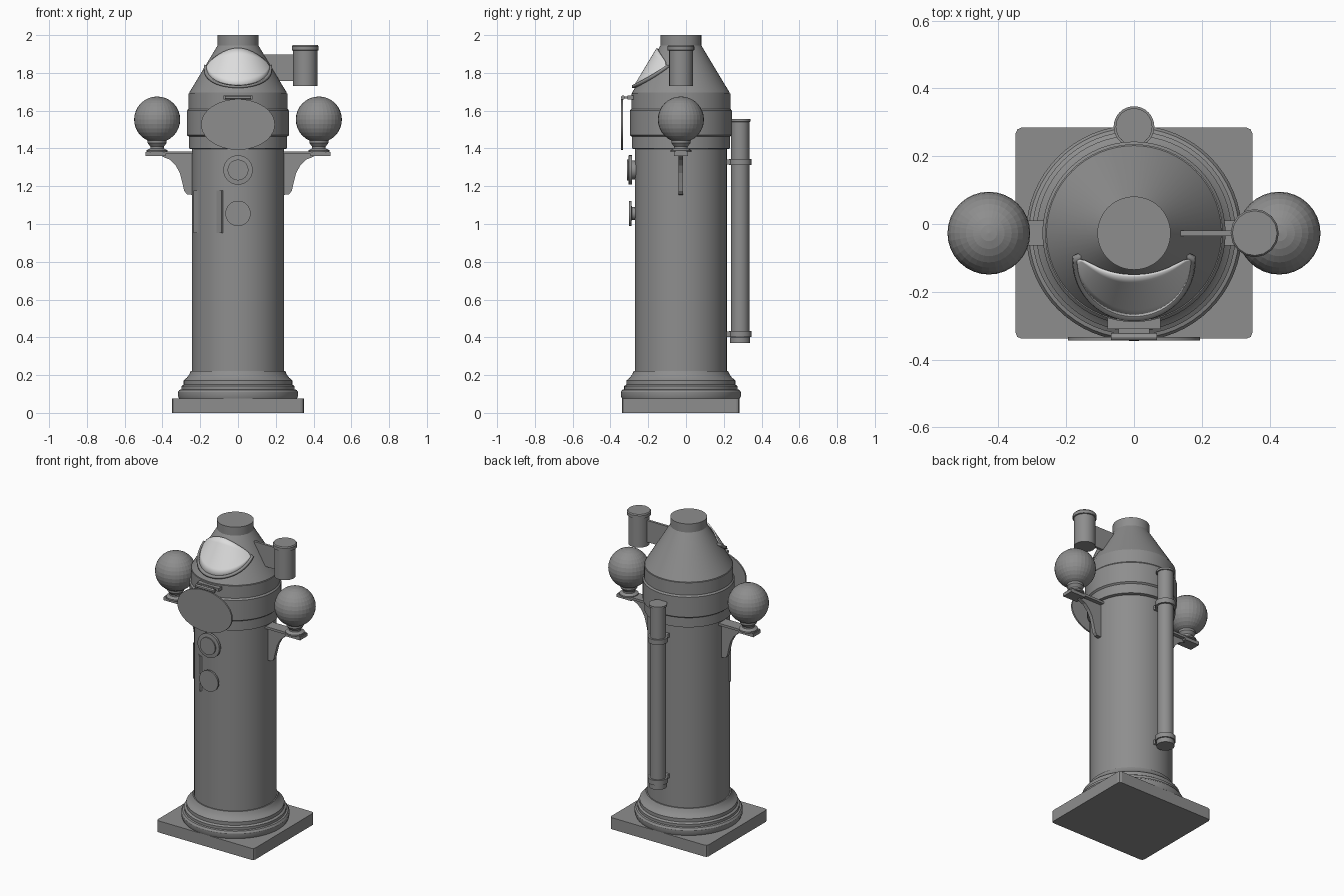
import bpy, bmesh
from math import sin, cos, pi, radians, sqrt
from mathutils import Matrix, Vector

if "Cube" in bpy.data.objects:
    bpy.data.objects.remove(bpy.data.objects["Cube"])


def material(name, value):
    m = bpy.data.materials.new(name)
    m.use_nodes = True
    colour = (value, value, value, 1)
    m.diffuse_color = colour
    m.node_tree.nodes["Principled BSDF"].inputs["Base Color"].default_value = colour
    return m


GREY = material("grey metal", 0.27)
PALE = material("pale glass", 0.72)
AXIS = -0.027          # y of the column axis
R = 0.243              # column radius


def finish(bm, name, mat=GREY, smooth=True):
    bmesh.ops.recalc_face_normals(bm, faces=bm.faces)
    mesh = bpy.data.meshes.new(name)
    bm.to_mesh(mesh)
    bm.free()
    mesh.materials.append(mat)
    ob = bpy.data.objects.new(name, mesh)
    bpy.context.collection.objects.link(ob)
    if smooth:
        bpy.ops.object.select_all(action="DESELECT")
        ob.select_set(True)
        bpy.context.view_layer.objects.active = ob
        bpy.ops.object.shade_smooth_by_angle(angle=radians(30))
    return ob


def lathe(name, profile, at=(0, AXIS, 0), n=64, front=False, scale=(1, 1, 1)):
    """Revolve (radius, height) points; front=True points the axis to -y."""
    bm = bmesh.new()
    rings = [[bm.verts.new((r * cos(2 * pi * i / n), r * sin(2 * pi * i / n), z))
              for i in range(n)] for r, z in profile]
    for a, b in zip(rings, rings[1:]):
        for i in range(n):
            j = (i + 1) % n
            bm.faces.new((a[i], a[j], b[j], b[i]))
    bm.faces.new(rings[0])
    bm.faces.new(rings[-1])
    m = Matrix.Translation(at) @ Matrix.Diagonal((*scale, 1))
    if front:
        m = m @ Matrix.Rotation(pi / 2, 4, "X")
    bm.transform(m)
    return finish(bm, name)


def box(name, lo, hi, matrix=Matrix()):
    lo, hi = Vector(lo), Vector(hi)
    bm = bmesh.new()
    bmesh.ops.create_cube(bm, size=1)
    bm.transform(matrix @ Matrix.Translation((lo + hi) / 2)
                 @ Matrix.Diagonal((*(hi - lo), 1)))
    return finish(bm, name, smooth=False)


def sheet(name, point, nu, nv, thickness, mat):
    """Thickened grid of point(u, v), with u and v from 0 to 1."""
    bm = bmesh.new()
    g = [[bm.verts.new(point(i / nu, j / nv)) for j in range(nv + 1)]
         for i in range(nu + 1)]
    for i in range(nu):
        for j in range(nv):
            bm.faces.new((g[i][j], g[i + 1][j], g[i + 1][j + 1], g[i][j + 1]))
    ob = finish(bm, name, mat)
    mod = ob.modifiers.new("thickness", "SOLIDIFY")
    mod.thickness = thickness
    mod.offset = 0
    return ob


# Square plinth with clipped corners
bm = bmesh.new()
bmesh.ops.create_cube(bm, size=1)
bm.transform(Matrix.Translation((0, AXIS, 0.0375)) @ Matrix.Diagonal((0.698, 0.622, 0.075, 1)))
upright = [e for e in bm.edges if abs(e.verts[0].co.z - e.verts[1].co.z) > 0.05]
bmesh.ops.bevel(bm, geom=upright, offset=0.017, segments=2, affect="EDGES", profile=0.5)
finish(bm, "plinth", smooth=False)

# Stepped base moulding, column, head and cone
lathe("base_moulding", [(0.312, 0.075), (0.318, 0.09), (0.318, 0.11), (0.31, 0.122),
                        (0.3, 0.125), (0.3, 0.142), (0.288, 0.15), (0.288, 0.172),
                        (0.272, 0.185), (0.258, 0.203), (0.25, 0.222), (0.24, 0.222)])
lathe("column", [(R, 0.2), (R, 1.42)])
lathe("head_drum", [(0.24, 1.395), (0.26, 1.4), (0.26, 1.462), (0.27, 1.47),
                    (0.27, 1.6), (0.262, 1.61), (0.262, 1.69), (0.25, 1.695)])
lathe("hood_cone", [(0.258, 1.69), (0.258, 1.696), (0.108, 1.945), (0.108, 2.0)])


# Curved window on the cone, with a ledge under it
def cone_radius(z):
    return 0.258 - 0.602 * (z - 1.696)


SPAN = radians(64.5)


def sill(a):
    return 1.735 + 0.1 * (1 - cos(a)) / (1 - cos(SPAN))


def on_cone(a, z, out):
    r = cone_radius(z) + out
    return (r * sin(a), AXIS - r * cos(a), z)


def window_point(u, v):
    a = SPAN * (2 * u - 1)
    x = sin(a) / sin(SPAN)
    top = 1.835 + 0.095 * sqrt(max(0, 1 - x * x))
    low = sill(a)
    return on_cone(a, low + (max(top, low + 0.002) - low) * v, 0.008)


def ledge_point(u, v):
    a = SPAN * 1.06 * (2 * u - 1)
    return on_cone(a, sill(a) - 0.008, -0.03 + 0.05 * v)


sheet("window", window_point, 40, 6, 0.008, PALE)
sheet("window_ledge", ledge_point, 40, 2, 0.014, GREY)

# Side lamp on a flat arm
box("lamp_arm", (0.1, AXIS - 0.008, 1.757), (0.31, AXIS + 0.008, 1.897))
lathe("side_lamp", [(0.064, 1.73), (0.064, 1.918), (0.071, 1.92), (0.071, 1.94),
                    (0.066, 1.947)], at=(0.356, AXIS, 0), n=16)

# Compensating spheres on brackets, one per side
for side, word in ((1, "left"), (-1, "right")):
    x = 0.428 * side
    bm = bmesh.new()
    bmesh.ops.create_uvsphere(bm, u_segments=32, v_segments=16, radius=0.122)
    bm.transform(Matrix.Translation((x, AXIS, 1.553)))
    finish(bm, word + "_sphere", smooth=False)
    lathe(word + "_sphere_cup", [(0.056, 1.38), (0.056, 1.39), (0.036, 1.4), (0.036, 1.41),
                                 (0.05, 1.428), (0.05, 1.45)], at=(x, AXIS, 0), n=32)
    ends = sorted((0.2 * side, 0.485 * side))
    box(word + "_shelf", (ends[0], AXIS - 0.037, 1.37), (ends[1], AXIS + 0.037, 1.385))
    ends = sorted((0.385 * side, 0.49 * side))
    box(word + "_shelf_pad", (ends[0], AXIS - 0.037, 1.36), (ends[1], AXIS + 0.037, 1.38))
    outline = [(0.22, 1.375), (0.42, 1.375), (0.4, 1.357), (0.36, 1.34), (0.33, 1.31),
               (0.308, 1.27), (0.295, 1.22), (0.285, 1.175), (0.27, 1.157), (0.22, 1.152)]
    bm = bmesh.new()
    face = bm.faces.new([bm.verts.new((px * side, AXIS - 0.012, pz)) for px, pz in outline])
    ext = bmesh.ops.extrude_face_region(bm, geom=[face])
    bmesh.ops.translate(bm, vec=(0, 0.024, 0),
                        verts=[v for v in ext["geom"] if isinstance(v, bmesh.types.BMVert)])
    finish(bm, word + "_bracket", smooth=False)

# Oval cover hanging from a hinge
lathe("oval_cover", [(1, 0), (1, 0.01)], at=(0, -0.333, 1.527), front=True,
      scale=(0.195, 1, 0.134))
box("hinge_leaf", (-0.045, -0.333, 1.665), (0.045, -0.27, 1.675))
box("hinge_mount", (-0.078, -0.31, 1.66), (0.078, -0.26, 1.68))
bm = bmesh.new()
bmesh.ops.create_cone(bm, cap_ends=True, segments=12, radius1=0.011, radius2=0.011, depth=0.136)
bm.transform(Matrix.Translation((0, -0.333, 1.67)) @ Matrix.Rotation(pi / 2, 4, "Y"))
finish(bm, "hinge_pin")

# Two round fittings on the column front
lathe("upper_dial", [(0.05, 0), (0.05, 0.03), (0.078, 0.032), (0.078, 0.048), (0.055, 0.05),
                     (0.055, 0.058)], at=(0, -0.255, 1.286), n=32, front=True)
lathe("lower_dial", [(0.035, 0), (0.035, 0.032), (0.067, 0.034), (0.067, 0.046)],
      at=(0, -0.255, 1.056), n=32, front=True)

# Flat access door on the right front of the column
turn = Matrix.Translation((0, AXIS, 0)) @ Matrix.Rotation(radians(-43.5), 4, "Z")
box("access_door", (-0.101, -0.234, 0.953), (0.101, -0.215, 1.178), turn)

# Vertical tube at the back with caps and clamps
tube = (0, 0.287, 0)
lathe("back_tube", [(0.053, 0.37), (0.053, 0.4), (0.048, 0.405), (0.048, 1.54),
                    (0.054, 1.542), (0.054, 1.555)], at=tube, n=32)
for z, word in ((0.417, "lower"), (1.328, "upper")):
    lathe(word + "_clamp", [(0.06, z - 0.016), (0.06, z + 0.016)], at=tube, n=32)
    box(word + "_clamp_block", (-0.03, 0.19, z - 0.014), (0.03, 0.29, z + 0.014))
